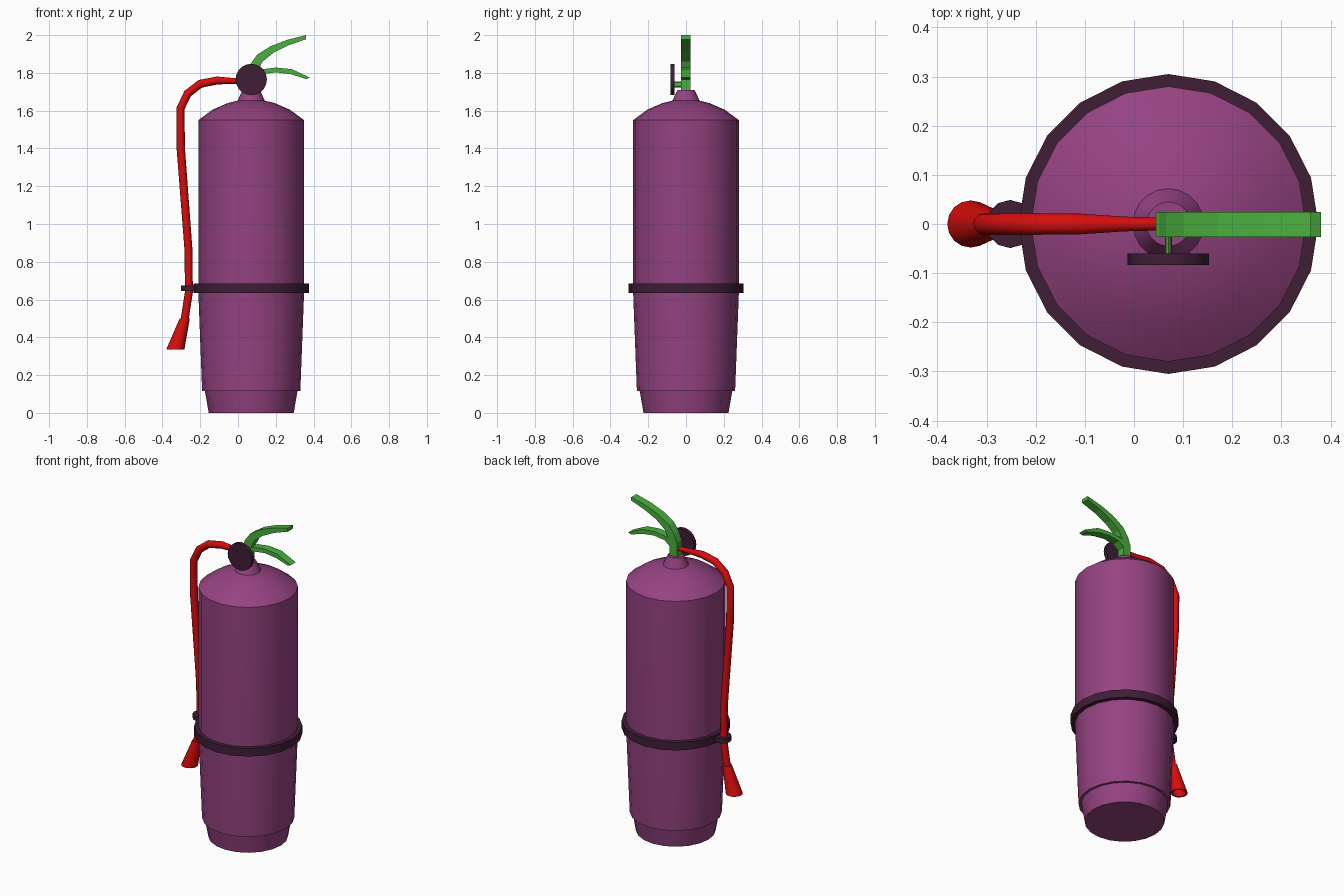
import bpy, bmesh
from math import sin, cos, pi, radians
from mathutils import Vector

if "Cube" in bpy.data.objects:
    bpy.data.objects.remove(bpy.data.objects["Cube"])


def material(name, rgb):
    m = bpy.data.materials.new(name)
    m.diffuse_color = (*rgb, 1)
    m.use_nodes = True
    m.node_tree.nodes["Principled BSDF"].inputs["Base Color"].default_value = m.diffuse_color
    return m


PURPLE = material("purple", (0.30, 0.055, 0.22))
DARK = material("dark_plum", (0.05, 0.013, 0.037))
RED = material("red", (0.68, 0.004, 0.004))
GREEN = material("green", (0.07, 0.43, 0.05))


def ring(center, radius, sides, u=(1, 0, 0), v=(0, 1, 0)):
    c, u, v = Vector(center), Vector(u), Vector(v)
    return [c + radius * (cos(2 * pi * i / sides) * u + sin(2 * pi * i / sides) * v)
            for i in range(sides)]


def loft(name, rings, mat, smooth=35, closed=False):
    """Skin a row of equal rings; cap both ends, or join last to first if closed."""
    bm = bmesh.new()
    rows = [[bm.verts.new(p) for p in r] for r in rings]
    pairs = list(zip(rows, rows[1:]))
    if closed:
        pairs.append((rows[-1], rows[0]))
    else:
        bm.faces.new(rows[0])
        bm.faces.new(rows[-1])
    for a, b in pairs:
        n = len(a)
        for i in range(n):
            j = (i + 1) % n
            bm.faces.new((a[i], a[j], b[j], b[i]))
    bmesh.ops.recalc_face_normals(bm, faces=bm.faces)
    mesh = bpy.data.meshes.new(name)
    bm.to_mesh(mesh)
    bm.free()
    mesh.materials.append(mat)
    obj = bpy.data.objects.new(name, mesh)
    bpy.context.collection.objects.link(obj)
    if smooth:
        bpy.ops.object.select_all(action='DESELECT')
        obj.select_set(True)
        bpy.context.view_layer.objects.active = obj
        bpy.ops.object.shade_smooth_by_angle(angle=radians(smooth))
    return obj


def lathe(name, x, profile, sides, mat, closed=False):
    return loft(name, [ring((x, 0, z), r, sides) for r, z in profile], mat, closed=closed)


CX = 0.07  # tank axis

# Tank with stepped foot, domed shoulder and neck
lathe("tank", CX, [(0.225, 0), (0.245, 0.115), (0.26, 0.115), (0.28, 0.64), (0.28, 1.55),
                   (0.205, 1.605), (0.125, 1.64), (0.072, 1.653), (0.045, 1.71)], 20, PURPLE)

# Strap around the tank and the clip that holds the hose
lathe("strap", CX, [(0.275, 0.635), (0.305, 0.635), (0.305, 0.685), (0.275, 0.685)],
      20, DARK, closed=True)
lathe("hose_clip", -0.252, [(0.049, 0.645), (0.049, 0.675)], 12, DARK)

# Hose: x, z, radius along the path, swept in the xz plane
path = [(0.05, 1.755, 0.013), (-0.02, 1.757, 0.015), (-0.11, 1.76, 0.021),
        (-0.20, 1.742, 0.022), (-0.267, 1.69, 0.022), (-0.305, 1.61, 0.022),
        (-0.303, 1.40, 0.022), (-0.262, 0.86, 0.021), (-0.260, 0.64, 0.021),
        (-0.283, 0.49, 0.021)]
hose_rings = []
for i, (x, z, r) in enumerate(path):
    a, b = path[max(i - 1, 0)], path[min(i + 1, len(path) - 1)]
    t = Vector((b[0] - a[0], 0, b[1] - a[1])).normalized()
    hose_rings.append(ring((x, 0, z), r, 12, (t.z, 0, -t.x), (0, 1, 0)))
loft("hose", hose_rings, RED, 50)

# Flared nozzle, hollow at the mouth
loft("nozzle", [ring((x, 0, z), r, 16) for x, z, r in
                [(-0.282, 0.50, 0.027), (-0.332, 0.335, 0.048),
                 (-0.332, 0.335, 0.039), (-0.292, 0.465, 0.022)]], RED)

# Pressure gauge and its short pipe
loft("gauge", [ring((CX, y, 1.765), 0.083, 20, (1, 0, 0), (0, 0, 1))
               for y in (-0.083, -0.060)], DARK)
loft("gauge_pipe", [ring((CX, y, 1.738), 0.016, 8, (0.45, 0, 0), (0, 0, 1))
                    for y in (-0.062, -0.02)], GREEN)


# Valve block and the two levers, flat profiles extruded in y
def plate(name, outline):
    loft(name, [[(x, y, z) for x, z in outline] for y in (-0.026, 0.024)], GREEN, 0)


plate("valve_block", [(0.045, 1.70), (0.095, 1.70), (0.098, 1.80), (0.085, 1.83), (0.045, 1.80)])
plate("upper_lever", [(0.045, 1.79), (0.065, 1.845), (0.10, 1.895), (0.17, 1.94), (0.26, 1.975),
                      (0.36, 2.0), (0.36, 1.978), (0.27, 1.947), (0.19, 1.908), (0.13, 1.86),
                      (0.095, 1.79)])
plate("lower_lever", [(0.08, 1.80), (0.12, 1.818), (0.20, 1.828), (0.285, 1.82), (0.38, 1.775),
                      (0.362, 1.767), (0.28, 1.793), (0.20, 1.803), (0.13, 1.793), (0.09, 1.76)])
